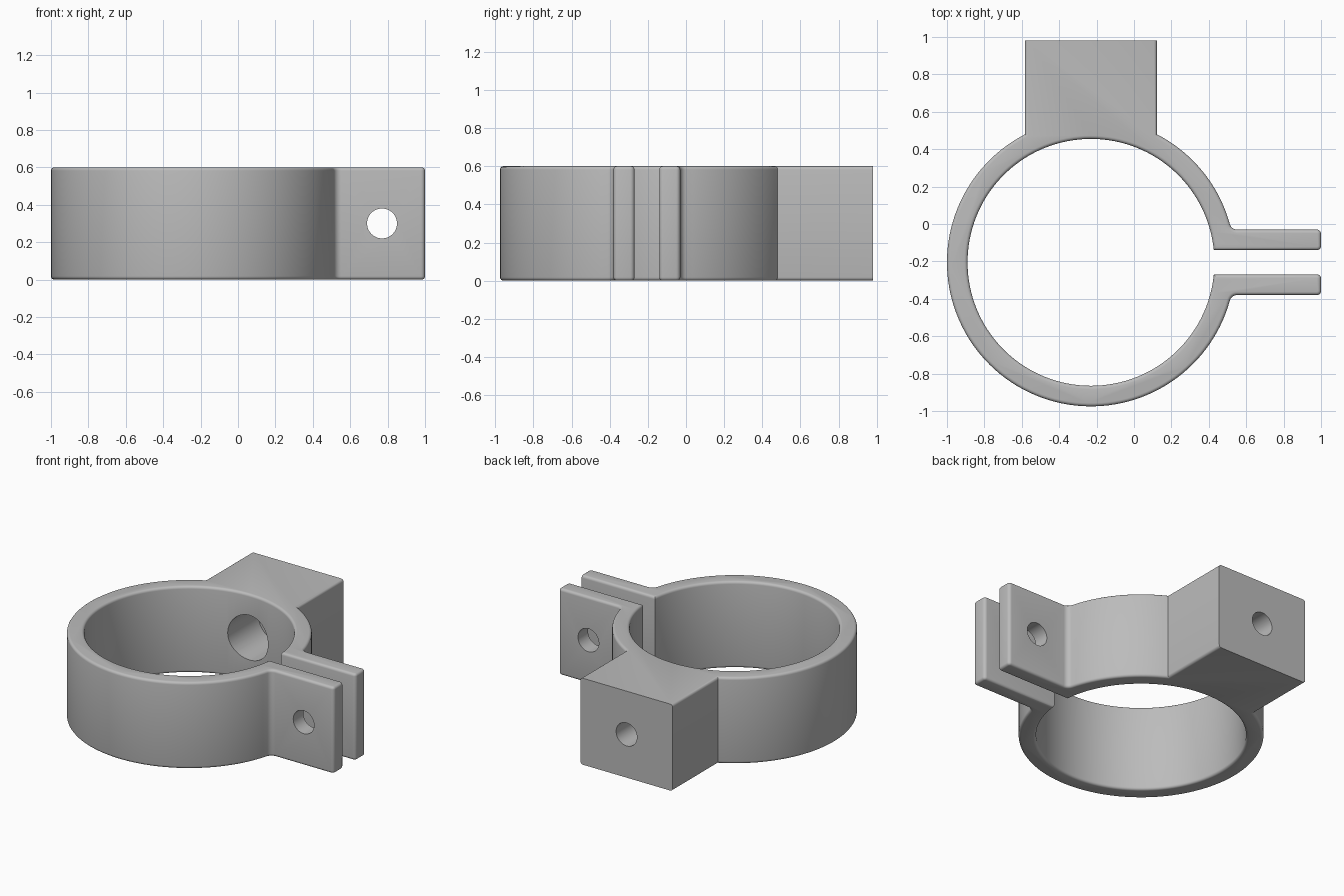
import bpy, bmesh
from math import acos, asin, atan2, cos, sin, sqrt, pi, radians
from mathutils import Vector

cube = bpy.data.objects.get("Cube")
if cube:
    bpy.data.objects.remove(cube)

# Main dimensions, outline measured from the ring centre
CENTRE = Vector((-0.23, -0.205, 0))
HEIGHT, OUTER, INNER = 0.6, 0.77, 0.66
GAP, TAB, TAB_END = 0.065, 0.175, 1.23
BLOCK, BLOCK_END = 0.353, 1.185
CORNER, FILLET, ROUND = 0.022, 0.04, 0.018

grey = bpy.data.materials.new("plain grey")
grey.use_nodes = True
colour = (0.5, 0.5, 0.5, 1)
grey.diffuse_color = colour
grey.node_tree.nodes["Principled BSDF"].inputs["Base Color"].default_value = colour


def arc(x, y, r, start, end, n):
    steps = [start + (end - start) * i / n for i in range(n + 1)]
    return [(x + r * cos(a), y + r * sin(a)) for a in steps]


# Clamp outline: tab, ring with block, mirrored tab, inner bore
fy = TAB + FILLET
fx = sqrt((OUTER + FILLET) ** 2 - fy ** 2)
join = atan2(fy, fx)
tab = arc(TAB_END - CORNER, GAP + CORNER, CORNER, -pi / 2, 0, 5)
tab += arc(TAB_END - CORNER, TAB - CORNER, CORNER, 0, pi / 2, 5)
tab += arc(fx, fy, FILLET, 1.5 * pi, pi + join, 6)[:-1]
side = acos(BLOCK / OUTER)
slot = asin(GAP / INNER)
outline = tab + arc(0, 0, OUTER, join, side, 18)
outline += [(BLOCK, BLOCK_END), (-BLOCK, BLOCK_END)]
outline += arc(0, 0, OUTER, pi - side, 2 * pi - join, 84)
outline += [(x, -y) for x, y in reversed(tab)]
outline += arc(0, 0, INNER, 2 * pi - slot, slot, 128)

# Extrude the outline and round its rims, leaving the back of the block sharp
bm = bmesh.new()
base = bm.faces.new([bm.verts.new((x, y, 0)) for x, y in outline])
top = bmesh.ops.extrude_face_region(bm, geom=[base], use_keep_orig=True)
bmesh.ops.translate(bm, vec=(0, 0, HEIGHT),
                    verts=[v for v in top["geom"] if isinstance(v, bmesh.types.BMVert)])
bmesh.ops.recalc_face_normals(bm, faces=bm.faces)
rims = [e for e in bm.edges
        if abs(e.verts[0].co.z - e.verts[1].co.z) < 1e-4
        and min(v.co.y for v in e.verts) < BLOCK_END - 1e-3]
bmesh.ops.bevel(bm, geom=rims, offset=ROUND, offset_type='OFFSET', segments=4,
                profile=0.5, affect='EDGES', clamp_overlap=False)
bmesh.ops.translate(bm, vec=CENTRE, verts=bm.verts)
mesh = bpy.data.meshes.new("pipe_clamp")
bm.to_mesh(mesh)
bm.free()
mesh.materials.append(grey)
clamp = bpy.data.objects.new("pipe_clamp", mesh)
bpy.context.collection.objects.link(clamp)


def drill(name, x, y0, y1, radius):
    """Cut a round hole along y at mid height."""
    bpy.ops.mesh.primitive_cylinder_add(
        vertices=48, radius=radius, depth=y1 - y0,
        location=(x, (y0 + y1) / 2, HEIGHT / 2), rotation=(radians(90), 0, 0))
    cutter = bpy.context.object
    cutter.name = name
    cutter.hide_render = True
    cutter.data.materials.append(grey)
    bpy.ops.object.select_all(action='DESELECT')
    clamp.select_set(True)
    bpy.context.view_layer.objects.active = clamp
    mod = clamp.modifiers.new(name, 'BOOLEAN')
    mod.operation = 'DIFFERENCE'
    mod.solver = 'EXACT'
    mod.object = cutter
    bpy.ops.object.modifier_apply(modifier=name)
    bpy.data.objects.remove(cutter)


# Bolt hole through both tabs, counterbored hole through the block
drill("tab_hole", 0.77, -0.6, 0.2, 0.08)
drill("block_counterbore", CENTRE.x, 0.2, 0.77, 0.155)
drill("block_hole", CENTRE.x, 0.7, 1.1, 0.08)

bpy.ops.object.shade_smooth_by_angle(angle=radians(30))
